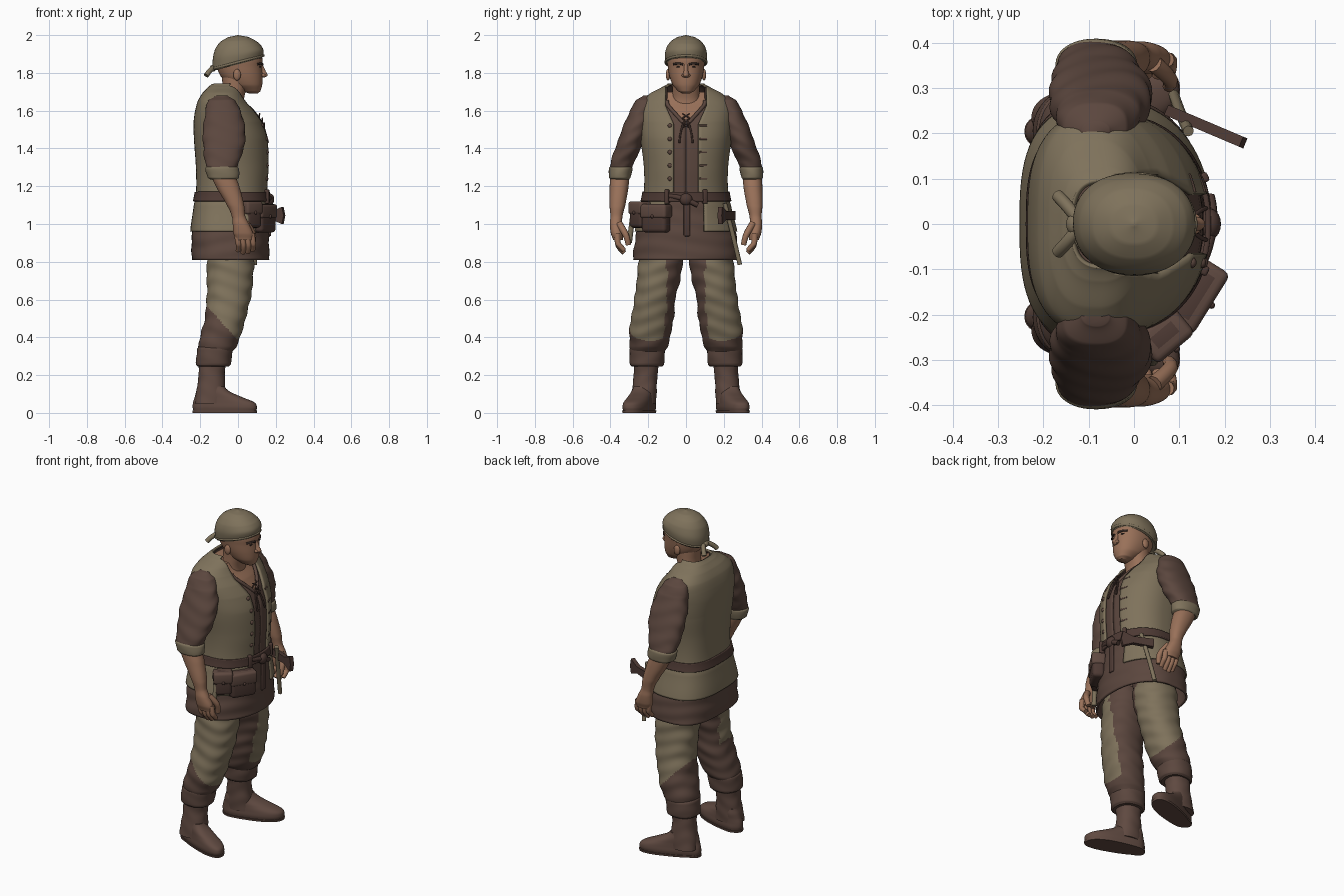
import bpy, bmesh, math
from mathutils import Vector, Matrix

if "Cube" in bpy.data.objects:
    bpy.data.objects.remove(bpy.data.objects["Cube"], do_unlink=True)


def material(name, *rgb):
    m = bpy.data.materials.new(name)
    m.use_nodes = True
    m.diffuse_color = (*rgb, 1)
    bsdf = m.node_tree.nodes["Principled BSDF"]
    bsdf.inputs["Base Color"].default_value = (*rgb, 1)
    bsdf.inputs["Roughness"].default_value = 0.8
    return m


KHAKI = material("khaki cloth", .21, .168, .105)
BROWN = material("brown cloth", .105, .062, .048)
BOOT = material("boot leather", .115, .067, .052)
BELT = material("dark leather", .075, .042, .034)
SKIN = material("skin", .32, .165, .10)
DARK = material("dark hair", .035, .022, .018)


def finish(name, bm, mats, thick=0, angle=50):
    bmesh.ops.recalc_face_normals(bm, faces=bm.faces)
    mesh = bpy.data.meshes.new(name)
    bm.to_mesh(mesh)
    bm.free()
    ob = bpy.data.objects.new(name, mesh)
    bpy.context.collection.objects.link(ob)
    for m in mats:
        mesh.materials.append(m)
    if thick:
        mod = ob.modifiers.new("thickness", "SOLIDIFY")
        mod.thickness, mod.offset = thick, 0
    bpy.ops.object.select_all(action="DESELECT")
    ob.select_set(True)
    bpy.context.view_layer.objects.active = ob
    bpy.ops.object.shade_smooth_by_angle(angle=math.radians(angle))
    return ob


def dense(rows, steps=8):
    """Smooth a short list of rings with a spline."""
    rows = [Vector(r) for r in rows]
    out = []
    for i in range(len(rows) - 1):
        a, b, c, d = rows[max(i - 1, 0)], rows[i], rows[i + 1], rows[min(i + 2, len(rows) - 1)]
        for k in range(steps):
            t = k / steps
            v = b + (c - a) * t / 2 + (2 * a - 5 * b + 4 * c - d) * t**2 / 2 + (3 * b - a - 3 * c + d) * t**3 / 2
            v[0] = b[0] + (c[0] - b[0]) * t
            out.append(v)
    return out + [rows[-1]]


def loft(name, rows, mats, side=1, power=2.2, back=None, gap=None, grow=0, fold=0, thick=0,
         rule=None, warp=None, seg=48, caps=True, steps=8):
    """Skin horizontal rings (z, cx, cy, rx, ry); gap(z) opens the front, back squares the rear."""
    bm = bmesh.new()
    rings = []
    for z, cx, cy, rx, ry in dense(rows, steps) if steps else rows:
        rx, ry = max(rx, .002) + grow, max(ry, .002) + grow
        start = 0
        if gap:
            start = math.asin(min(.97, (gap(z) / ry) ** (power / 2)))
        ring = []
        for i in range(seg + 1 if gap else seg):
            a = start + (math.tau - 2 * start) * i / seg
            c, s = math.cos(a), math.sin(a)
            e = 2 / (back if back and c < 0 else power)
            w = 1 + fold * (math.sin(z * 75 + 2 * math.sin(2 * a)) + .6 * math.sin(z * 41 - 3 * a))
            p = Vector((cx + rx * w * math.copysign(abs(c) ** e, c),
                        cy + ry * w * math.copysign(abs(s) ** e, s), z))
            if warp:
                p = warp(p)
            ring.append(bm.verts.new((p.x, p.y * side, p.z)))
        rings.append(ring)
    for lo, hi in zip(rings, rings[1:]):
        for i in range(seg):
            j = i + 1 if gap else (i + 1) % seg
            bm.faces.new((lo[i], lo[j], hi[j], hi[i]))
    if caps and not gap:
        bm.faces.new(rings[0])
        bm.faces.new(rings[-1])
    if rule:
        bmesh.ops.recalc_face_normals(bm, faces=bm.faces)
        for f in bm.faces:
            f.material_index = rule(f.calc_center_median(), f.normal, side)
    return finish(name, bm, mats, thick)


def tube(name, points, radius, mat, side=1, closed=False, taper=1):
    cu = bpy.data.curves.new(name, "CURVE")
    cu.dimensions = "3D"
    cu.bevel_depth, cu.bevel_resolution, cu.use_fill_caps = radius, 3, True
    sp = cu.splines.new("NURBS")
    sp.points.add(len(points) - 1)
    for i, (x, y, z) in enumerate(points):
        sp.points[i].co = (x, y * side, z, 1)
        sp.points[i].radius = 1 + (taper - 1) * i / (len(points) - 1)
    sp.order_u, sp.use_endpoint_u, sp.use_cyclic_u = 3, True, closed
    cu.materials.append(mat)
    ob = bpy.data.objects.new(name, cu)
    bpy.context.collection.objects.link(ob)


def ball(name, loc, size, mat):
    bm = bmesh.new()
    bmesh.ops.create_uvsphere(bm, u_segments=20, v_segments=12, radius=1)
    bm.transform(Matrix.Translation(loc) @ Matrix.Diagonal((*size, 1)))
    return finish(name, bm, [mat])


def block(name, loc, size, mat, turn=0, round_by=.015):
    bm = bmesh.new()
    bmesh.ops.create_cube(bm, size=1)
    bm.transform(Matrix.Diagonal((*size, 1)))
    bmesh.ops.bevel(bm, geom=bm.edges[:], offset=round_by, segments=3, profile=.5, affect="EDGES")
    bm.transform(Matrix.Translation(loc) @ Matrix.Rotation(math.radians(turn), 4, "Z"))
    return finish(name, bm, [mat])


# Torso profile shared by every layer of clothing
BODY = dense([(.81, -.04, 0, .2, .275), (.96, -.04, 0, .197, .256), (1.1, -.035, 0, .183, .222),
              (1.17, -.03, 0, .174, .205), (1.3, -.027, 0, .178, .205), (1.45, -.035, 0, .18, .222),
              (1.54, -.051, 0, .166, .228), (1.6, -.066, 0, .143, .228), (1.65, -.08, 0, .115, .215),
              (1.69, -.079, 0, .092, .17), (1.72, -.069, 0, .074, .112), (1.74, -.06, 0, .062, .08)], 14)


def layer(name, low, high, mat, grow, **kw):
    rows = [r for r in BODY if low <= r[0] <= high]
    return loft(name, rows, [mat], grow=grow, power=2.1, back=2.9, steps=0, seg=72, **kw)


def front_x(z, y=0):
    r = min(BODY, key=lambda row: abs(row[0] - z))
    return r[1] + r[3] * math.sqrt(max(0, 1 - (y / r[4]) ** 2))


def neckline(z):
    return min(.1, max(.001, (z - 1.52) * .9))


layer("chest", 1.4, 1.7, SKIN, -.012)
layer("shirt", 1.1, 1.735, BROWN, 0, gap=neckline, thick=.006)
layer("tunic_skirt", .805, 1.13, BROWN, 0, fold=.008, caps=False, thick=.012)
layer("vest", 1.15, 1.74, KHAKI, .012, gap=lambda z: min(.108, .065 + max(0, z - 1.53) * .45), thick=.012)
layer("vest_skirt", .955, 1.14, KHAKI, .011, gap=lambda z: .095, thick=.01)
layer("belt", 1.12, 1.17, BELT, .02, caps=False, thick=.012)

# Shirt collar, laces and vest fastenings
for s in (-1, 1):
    edge = [1.525 + .018 * i for i in range(8)]
    tube("collar_edge", [(front_x(z, neckline(z)) + .005, neckline(z), z) for z in edge], .01, BROWN, s)
    tube("lace_end", [(front_x(z) + .012, y, z) for y, z in ((.01, 1.54), (.03, 1.5), (.035, 1.43))], .005, BELT, s)
    for k in range(3):
        z = 1.51 + .025 * k
        tube("lace", [(front_x(z) + .01, -.02, z), (front_x(z) + .012, .02, z + .025)], .004, BELT, s)
    for k in range(5):
        z = 1.24 + .07 * k
        if s < 0:
            ball("button", (front_x(z, .085) + .018, -.085, z), (.01, .012, .012), BROWN)
        else:
            tube("toggle", [(front_x(z, y) + .018, y, z) for y in (.07, .09, .11)], .006, BROWN)


def trouser_rule(c, n, side):
    inner = n.y * side < -.55 + 1.8 * max(0, c.z - .6)
    return int(inner or c.z < .45 - 1.1 * (c.x + .06))


def foot_warp(p):
    # widen the toe and turn it outward
    d = p.x + .14
    return Vector((p.x, .22 + (p.y - .222) * (1 + .9 * d) + max(d, -.05) * .32, p.z))


# Limbs, one pass for each side
for s, word in ((1, "left"), (-1, "right")):
    loft(word + "_trouser_leg", [(.92, -.04, .125, .115, .11), (.8, -.04, .133, .125, .117),
         (.7, -.043, .147, .122, .114), (.6, -.05, .165, .116, .108), (.5, -.068, .178, .108, .113),
         (.42, -.088, .19, .107, .11), (.35, -.11, .198, .1, .1), (.3, -.125, .205, .08, .08)],
         [KHAKI, BROWN], s, fold=.02, rule=trouser_rule, steps=14, seg=64)
    loft(word + "_trouser_cuff", [(.245, -.13, .207, .082, .08), (.255, -.13, .207, .092, .09),
         (.34, -.122, .204, .094, .094), (.355, -.12, .203, .085, .085)], [BROWN], s, fold=.012)
    loft(word + "_boot_shaft", [(.28, -.135, .21, .074, .068), (.2, -.14, .214, .069, .063),
         (.12, -.142, .22, .077, .065), (.05, -.142, .225, .086, .066)], [BOOT], s, fold=.014)
    loft(word + "_foot", [(.006, -.07, .222, .165, .056), (.03, -.07, .222, .17, .06),
         (.055, -.075, .222, .163, .058), (.08, -.1, .222, .13, .056), (.11, -.13, .222, .092, .055),
         (.14, -.142, .222, .07, .05)], [BOOT], s, power=2.4, warp=foot_warp)
    loft(word + "_sole", [(0, -.07, .222, .17, .06), (.012, -.07, .222, .172, .062)], [BOOT], s,
         power=2.4, warp=foot_warp, steps=2)
    loft(word + "_sleeve", [(1.68, -.085, .205, .03, .02), (1.655, -.085, .217, .072, .05),
         (1.6, -.08, .237, .092, .06), (1.5, -.073, .27, .112, .069), (1.4, -.077, .306, .107, .068),
         (1.32, -.084, .338, .088, .062), (1.27, -.085, .35, .075, .055)], [BROWN], s, fold=.022, steps=10)
    loft(word + "_rolled_cuff", [(1.235, -.077, .35, .07, .05), (1.245, -.078, .35, .083, .057),
         (1.295, -.085, .346, .088, .062), (1.31, -.086, .344, .075, .055)], [KHAKI], s, fold=.012)
    loft(word + "_forearm", [(1.28, -.085, .35, .065, .05), (1.2, -.055, .354, .062, .05),
         (1.1, -.014, .363, .046, .042), (1.04, .003, .368, .036, .032), (1, .015, .37, .043, .033),
         (.95, .028, .365, .052, .033), (.915, .034, .36, .046, .026)], [SKIN], s, seg=32)
    for i in range(4):
        x, drop = -.006 + .026 * i, .012 * abs(i - 1.4)
        tube(word + "_finger", [(x, .363, .95), (x + .008, .364, .9), (x + .01, .35, .865 + drop),
             (x + .006, .328, .842 + drop)], .017, SKIN, s, taper=.75)
    tube(word + "_thumb", [(.045, .353, 1.0), (.078, .326, .96), (.082, .31, .92), (.077, .305, .89)],
         .019, SKIN, s, taper=.75)
    # Face features that come in pairs
    ball(word + "_ear", (-.005, s * .095, 1.79), (.02, .012, .03), SKIN)
    ball(word + "_eye", (.113, s * .037, 1.832), (.01, .014, .006), DARK)
    tube(word + "_brow", [(.13, .016, 1.845), (.126, .038, 1.853), (.104, .066, 1.846)], .006, DARK, s)
    ball(word + "_nostril", (.132, s * .013, 1.787), (.014, .01, .009), SKIN)

# Head
loft("neck", [(1.6, -.035, 0, .07, .09), (1.66, -.028, 0, .06, .075), (1.72, -.018, 0, .064, .073),
              (1.78, -.01, 0, .075, .075)], [SKIN], seg=32)
loft("head", [(1.69, .082, 0, .022, .02), (1.702, .07, 0, .048, .042), (1.735, .043, 0, .085, .07),
              (1.78, .02, 0, .11, .087), (1.83, .008, 0, .12, .096), (1.88, .004, 0, .124, .1),
              (1.94, 0, 0, .1, .085), (1.975, 0, 0, .05, .05)], [SKIN], power=2.15)
loft("nose", [(1.775, .13, 0, .012, .014), (1.786, .133, 0, .024, .017), (1.81, .13, 0, .016, .012),
              (1.845, .12, 0, .012, .011)], [SKIN], power=2, seg=20)
tube("mouth", [(.108, -.032, 1.742), (.138, 0, 1.746), (.108, .032, 1.742)], .005, BROWN)


# Head scarf, dipping toward the knot at the back
def scarf_warp(p):
    p.z += .26 * p.x * min(1, max(0, 2 - p.z) / .14)
    return p


loft("head_scarf", [(1.845, 0, 0, .127, .102), (1.855, 0, 0, .133, .108), (1.9, 0, 0, .134, .112),
     (1.94, -.002, 0, .118, .1), (1.97, -.003, 0, .09, .077), (1.99, 0, 0, .052, .045),
     (2, 0, 0, .004, .004)], [KHAKI], warp=scarf_warp, fold=.005)
tube("scarf_hem", [(.134 * math.cos(a), .109 * math.sin(a), 1.857 + .035 * math.cos(a))
     for a in (math.tau * i / 20 for i in range(20))], .007, KHAKI, closed=True)
ball("scarf_knot", (-.132, 0, 1.825), (.018, .024, .018), KHAKI)
for s in (-1, 1):
    tube("scarf_tail", [(-.125, .012, 1.827), (-.148, .042, 1.82), (-.168, .062, 1.785)], .014, KHAKI, s)

# Belt knot, hanging end and loops
ball("belt_knot", (.168, 0, 1.13), (.024, .034, .032), BELT)
block("belt_end", (.168, .005, 1.03), (.014, .034, .19), BELT, round_by=.006)
tube("belt_wrap", [(.145, -.09, 1.15), (.182, -.01, 1.14), (.165, .06, 1.10)], .014, BELT)
for y in (-.1, .1):
    block("belt_loop", (.15, y, 1.145), (.03, .022, .075), BELT, y * 250, .006)


# Pouches on the right hip
def pouch(name, x, y, z, width, height, turn):
    block(name, (x, y, z), (.07, width, height), BELT, turn, .02)
    block(name + "_flap", (x, y, z + height * .25), (.08, width + .01, height * .5), BOOT, turn, .015)
    out = Matrix.Rotation(math.radians(turn), 3, "Z") @ Vector((.04, 0, 0))
    ball(name + "_stud", (x + out.x, y + out.y, z + .01), (.008, .008, .01), BELT)


pouch("front_pouch", .137, -.158, 1.03, .15, .15, -32)
pouch("side_pouch", .068, -.245, 1.05, .1, .14, -50)
tube("knife_sheath", [(.05, -.28, 1.06), (.04, -.3, .9)], .014, KHAKI)

# Hatchet hung from the left of the belt
tube("hatchet_handle", [(.12, .205, 1.11), (.1, .248, .95), (.088, .285, .785)], .012, KHAKI)
bm = bmesh.new()
outline = [(-.09, -.025), (.03, -.02), (.09, -.046), (.1, 0), (.09, .046), (.03, .022), (-.09, .025)]
face = bm.faces.new([bm.verts.new((x, -.01, z)) for x, z in outline])
grown = bmesh.ops.extrude_face_region(bm, geom=[face])["geom"]
bmesh.ops.translate(bm, vec=(0, .024, 0), verts=[v for v in grown if isinstance(v, bmesh.types.BMVert)])
bm.transform(Matrix.Translation((.153, .215, 1.045)) @ Matrix.Rotation(math.radians(-23), 4, "Z"))
finish("hatchet_head", bm, [BELT], angle=30)
